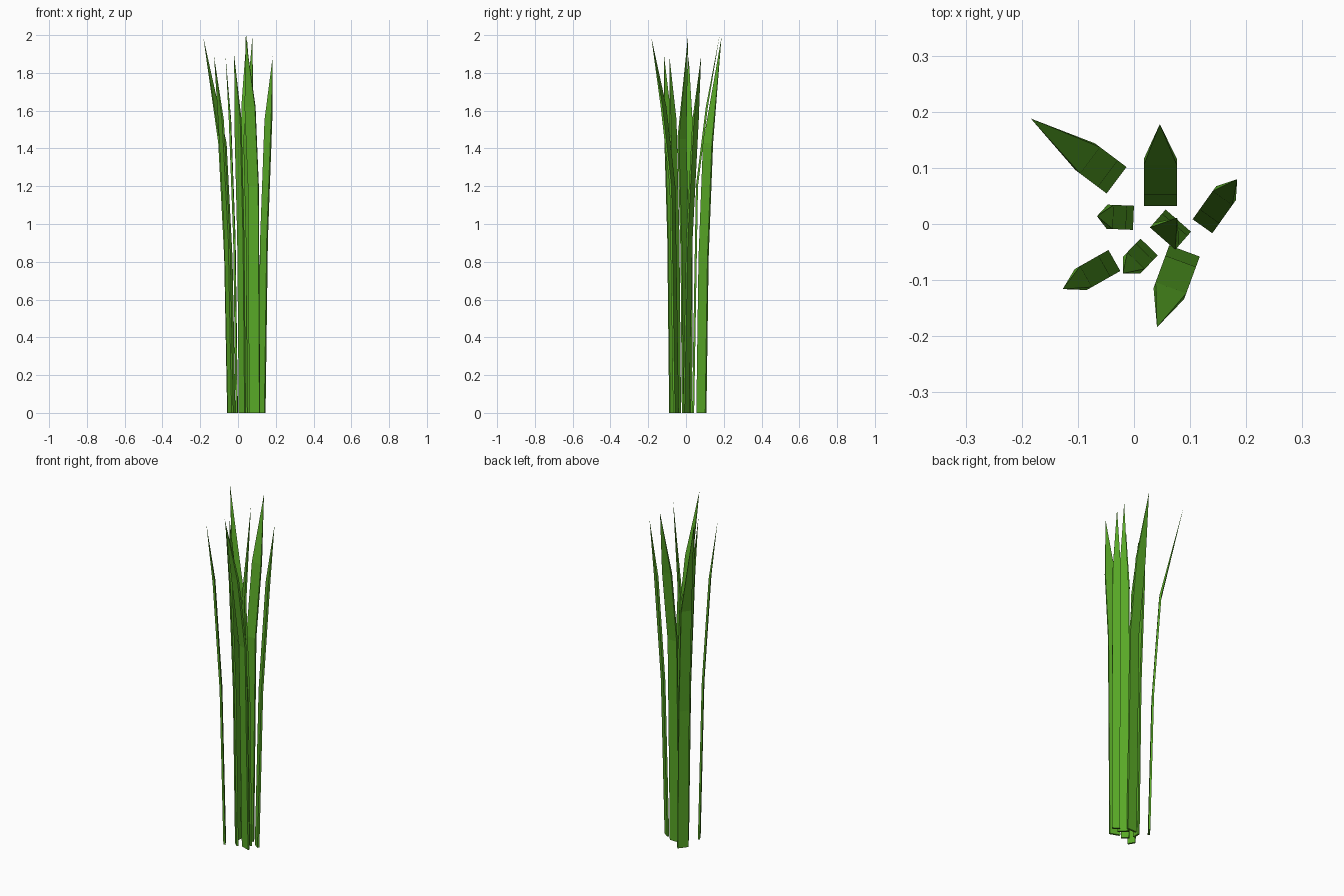
import bpy, bmesh
from mathutils import Vector

if "Cube" in bpy.data.objects:
    bpy.data.objects.remove(bpy.data.objects["Cube"])

green = bpy.data.materials.new("leaf_green")
green.diffuse_color = (0.1, 0.4, 0.02, 1)
green.use_nodes = True
green.node_tree.nodes["Principled BSDF"].inputs["Base Color"].default_value = green.diffuse_color
THICK = 0.011


def blade(name, base, bend, tip, width, mid_frac, z_mid, z_bend, z_tip):
    """Thin flat blade: three rectangular sections, then a pointed tip."""
    base, bend = Vector(base), Vector(bend)
    out = (bend - base).normalized()
    side = Vector((-out.y, out.x)) * width / 2
    inner_bend = bend - out * THICK
    sections = [(base, 0), (base.lerp(inner_bend, mid_frac), z_mid), (inner_bend, z_bend)]
    bm = bmesh.new()
    rings = []
    for c, z in sections:
        corners = (c - side, c + side, c + side + out * THICK, c - side + out * THICK)
        rings.append([bm.verts.new((p.x, p.y, z)) for p in corners])
    bm.faces.new(rings[0])
    for lo, hi in zip(rings, rings[1:]):
        for i in range(4):
            j = (i + 1) % 4
            bm.faces.new((lo[i], lo[j], hi[j], hi[i]))
    point = bm.verts.new((tip[0], tip[1], z_tip))
    for i in range(4):
        bm.faces.new((rings[-1][i], rings[-1][(i + 1) % 4], point))
    bmesh.ops.recalc_face_normals(bm, faces=bm.faces)
    mesh = bpy.data.meshes.new(name)
    bm.to_mesh(mesh)
    bm.free()
    mesh.materials.append(green)
    bpy.context.collection.objects.link(bpy.data.objects.new(name, mesh))


# Tall wide blades
blade("tall_blade_back_left", (-.031, .078), (-.087, .12), (-.184, .188), .059, .33, .82, 1.43, 1.99)
blade("tall_blade_back", (.047, .032), (.047, .116), (.046, .178), .059, .28, 1.2, 1.62, 2.0)
blade("tall_blade_front", (.09, -.048), (.062, -.124), (.041, -.184), .058, .28, 1.2, 1.62, 1.99)
blade("tall_blade_centre", (.079, .006), (.051, -.026), (.077, .011), .06, .3, .85, 1.45, 2.0)

# Shorter narrow blades
for name, base, bend, tip in (
    ("short_blade_right", (.122, -.004), (.164, .055), (.184, .08)),
    ("short_blade_front_left", (-.035, -.065), (-.095, -.099), (-.127, -.116)),
    ("short_blade_front", (.027, -.041), (-.004, -.073), (-.02, -.088)),
    ("short_blade_left", (-.001, .011), (-.048, .013), (-.066, .014)),
):
    blade(name, base, bend, tip, .043, .35, .92, 1.55, 1.89)
